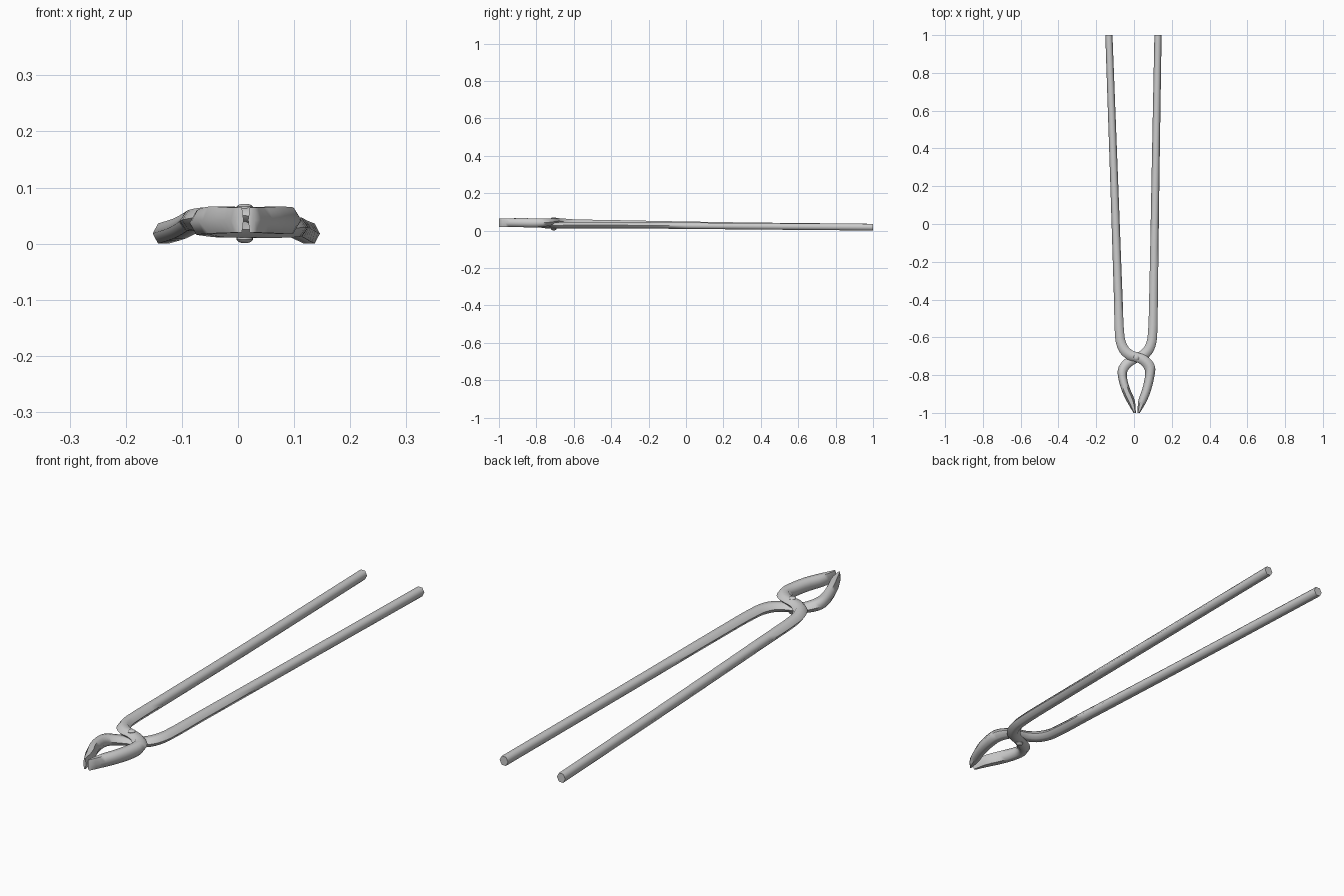
import bpy, bmesh, math
from mathutils import Vector

if "Cube" in bpy.data.objects:
    bpy.data.objects.remove(bpy.data.objects["Cube"])


def spline(p, steps):
    """Catmull-Rom through stations (x, y, z, half width, half height)."""
    out = []
    for i in range(len(p) - 1):
        a, b, c, d = p[max(i - 1, 0)], p[i], p[i + 1], p[min(i + 2, len(p) - 1)]
        la, lb, lc = [max(math.dist(u[:3], v[:3]), 1e-6) for u, v in ((a, b), (b, c), (c, d))]
        for s in range(steps):
            t = s / steps
            row = []
            for k in range(5):
                # length-aware tangents avoid overshoot between uneven stations
                m0 = (c[k] - a[k]) / (lb + (la if i else 0)) * lb
                m1 = (d[k] - b[k]) / (lb + (lc if i < len(p) - 2 else 0)) * lb
                row.append((2*t**3 - 3*t*t + 1) * b[k] + (t**3 - 2*t*t + t) * m0
                           + (3*t*t - 2*t**3) * c[k] + (t**3 - t*t) * m1)
            out.append(row)
    out.append(list(p[-1]))
    return out


def finish(name, bm, angle):
    bmesh.ops.recalc_face_normals(bm, faces=bm.faces)
    me = bpy.data.meshes.new(name)
    bm.to_mesh(me)
    bm.free()
    ob = bpy.data.objects.new(name, me)
    bpy.context.collection.objects.link(ob)
    bpy.ops.object.select_all(action='DESELECT')
    ob.select_set(True)
    bpy.context.view_layer.objects.active = ob
    bpy.ops.object.shade_smooth_by_angle(angle=math.radians(angle))


def arm(name, stations, sides=6):
    """Six-sided forged bar swept along the stations."""
    pts = spline(stations, 3)
    bm = bmesh.new()
    rings = []
    for i, (x, y, z, w, h) in enumerate(pts):
        a, b = pts[max(i - 1, 0)], pts[min(i + 1, len(pts) - 1)]
        tan = Vector((b[0] - a[0], b[1] - a[1], 0)).normalized()
        if i == len(pts) - 1:
            tan = Vector((0, -1, 0))      # square jaw tip
        if i == 0:
            tan = Vector((0, -1, 0))      # square handle end
        side = Vector((-tan.y, tan.x, 0))
        ring = []
        for k in range(sides):
            t = 2 * math.pi * k / sides
            ring.append(bm.verts.new(Vector((x, y, z)) + side * w * math.cos(t)
                        + Vector((0, 0, h * math.sin(t) / math.sin(math.pi / 3)))))
        rings.append(ring)
    for r, q in zip(rings, rings[1:]):
        for k in range(sides):
            n = (k + 1) % sides
            bm.faces.new((r[k], r[n], q[n], q[k]))
    bm.faces.new(rings[0])
    bm.faces.new(rings[-1])
    finish(name, bm, 65)


# Upper arm: left handle crossing over to the right jaw
arm("upper_arm", [
    (-.133, 1, .018, .019, .018), (-.104, .2, .027, .021, .018),
    (-.083, -.4, .038, .023, .018), (-.075, -.6, .042, .025, .018),
    (-.056, -.66, .046, .027, .018), (-.022, -.693, .049, .027, .017),
    (.012, -.704, .05, .025, .015), (.052, -.722, .048, .027, .017),
    (.082, -.757, .043, .029, .021), (.084, -.80, .041, .025, .024),
    (.066, -.88, .042, .023, .024), (.043, -.94, .042, .021, .023),
    (.024, -1, .042, .006, .022)])

# Lower arm: right handle crossing under to the left jaw
arm("lower_arm", [
    (.127, 1, .018, .019, .018), (.113, .2, .024, .021, .017),
    (.103, -.4, .029, .023, .017), (.097, -.6, .029, .025, .017),
    (.080, -.66, .028, .027, .017), (.048, -.695, .026, .027, .016),
    (.012, -.709, .025, .025, .014), (-.028, -.732, .028, .026, .017),
    (-.058, -.768, .035, .026, .020), (-.061, -.81, .038, .023, .022),
    (-.042, -.88, .042, .022, .024), (-.015, -.94, .042, .02, .023),
    (.004, -1, .042, .006, .022)])

# Pivot rivet with domed heads
profile = [(.005, .001), (.011, .003), (.0145, .007), (.0145, .011), (.009, .012),
           (.009, .062), (.0145, .063), (.0145, .066), (.011, .069), (.005, .071)]
bm = bmesh.new()
n = 16
rings = [[bm.verts.new((.012 + r * math.cos(2 * math.pi * k / n),
                        -.707 + r * math.sin(2 * math.pi * k / n), z))
          for k in range(n)] for r, z in profile]
for r, q in zip(rings, rings[1:]):
    for k in range(n):
        bm.faces.new((r[k], r[(k + 1) % n], q[(k + 1) % n], q[k]))
bm.faces.new(rings[0])
bm.faces.new(rings[-1])
finish("pivot_rivet", bm, 40)
